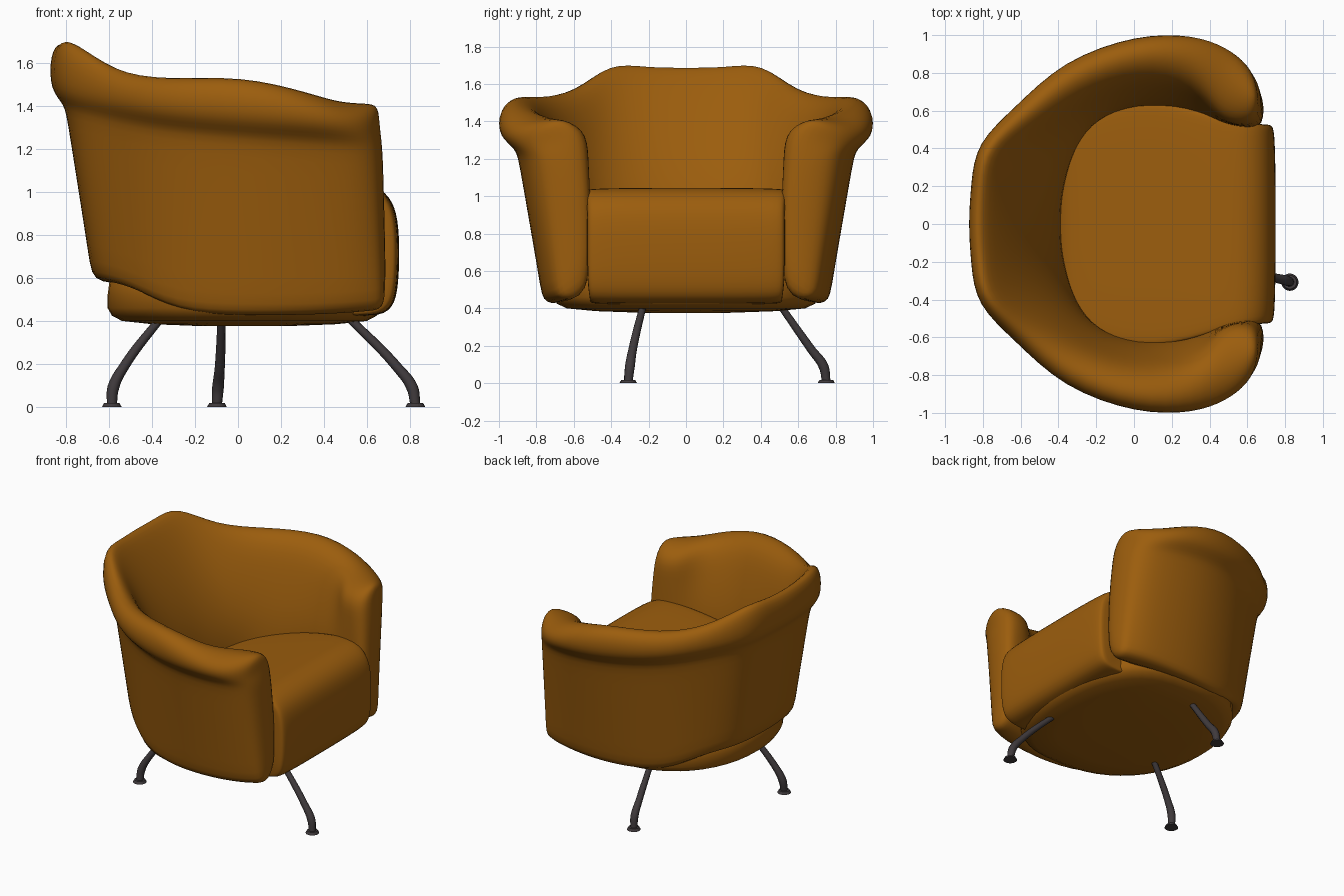
import bpy, bmesh, math
from mathutils import Vector

if "Cube" in bpy.data.objects:
    bpy.data.objects.remove(bpy.data.objects["Cube"])


def material(name, rgb):
    m = bpy.data.materials.new(name)
    m.diffuse_color = (*rgb, 1)
    m.use_nodes = True
    m.node_tree.nodes["Principled BSDF"].inputs["Base Color"].default_value = m.diffuse_color
    return m


LEATHER = material("tan leather", (0.33, 0.11, 0.004))
METAL = material("dark metal", (0.05, 0.042, 0.045))


def make(name, verts, faces, mat, subsurf=0):
    me = bpy.data.meshes.new(name)
    bm = bmesh.new()
    vs = [bm.verts.new(v) for v in verts]
    for f in faces:
        bm.faces.new([vs[i] for i in f])
    bmesh.ops.recalc_face_normals(bm, faces=bm.faces)
    for f in bm.faces:
        f.smooth = True
    bm.to_mesh(me)
    bm.free()
    ob = bpy.data.objects.new(name, me)
    bpy.context.collection.objects.link(ob)
    me.materials.append(mat)
    if subsurf:
        mod = ob.modifiers.new("smooth", 'SUBSURF')
        mod.levels = mod.render_levels = subsurf
    return ob


# Tub shell: stations from arm front to back centre
# (outer foot xy, under lip xy, lip xy, inner top xy, inner seat xy, z top, z lip, z bottom)
HALF = [
    (.69, .68, .67, .74, .65, .75, .67, .56, .69, .51, 1.42, 1.22, .45),
    (.63, .71, .61, .82, .60, .85, .57, .52, .60, .505, 1.425, 1.22, .44),
    (.52, .75, .51, .87, .49, .94, .44, .55, .46, .53, 1.43, 1.23, .43),
    (.30, .77, .31, .91, .32, 1.005, .34, .76, .30, .60, 1.475, 1.25, .42),
    (.02, .76, .02, .91, .02, 1.01, .02, .80, 0.0, .63, 1.555, 1.27, .42),
    (-.30, .67, -.35, .78, -.38, .87, -.28, .69, -.20, .55, 1.535, 1.30, .43),
    (-.51, .52, -.60, .57, -.63, .62, -.52, .52, -.30, .42, 1.57, 1.35, .54),
    (-.65, .35, -.77, .40, -.84, .43, -.73, .39, -.35, .27, 1.73, 1.40, .57),
    (-.67, .18, -.80, .20, -.865, .21, -.75, .20, -.38, .13, 1.70, 1.41, .57),
    (-.68, 0.0, -.81, 0.0, -.88, 0.0, -.76, 0.0, -.385, 0.0, 1.70, 1.41, .57),
]


def section(s, side):
    o, u, l, i, c = [Vector((s[k], s[k + 1] * side)) for k in range(0, 10, 2)]
    top, lip, bot = s[10:]
    h = top - .85
    rows = [(o, bot), (o.lerp(u, .08), bot + .09), (o.lerp(u, .88), lip - .09), (u, lip),
            (l, lip + .06), (l, top - .055), (l.lerp(i, .42), top + .008), (i, top - .06),
            (i.lerp(c, .45), .85 + h * .62), (i.lerp(c, .82), .85 + h * .3), (c, .85), (c, bot)]
    return [(p.x, p.y, z) for p, z in rows]


loops = [section(s, 1) for s in HALF] + [section(s, -1) for s in HALF[-2::-1]]
n, m = len(loops[0]), len(loops)
faces = [(a * n + b, a * n + (b + 1) % n, (a + 1) * n + (b + 1) % n, (a + 1) * n + b)
         for a in range(m - 1) for b in range(n)]
for k in (0, (m - 1) * n):   # flat arm fronts
    for q in ((0, 1, 10, 11), (1, 2, 9, 10), (2, 3, 8, 9), (3, 4, 7, 8), (4, 5, 6, 7)):
        faces.append([k + j for j in q])
make("tub_shell", [v for l in loops for v in l], faces, LEATHER, 2)

# Seat cushion: side profile (x, z, half width) swept across the width
PROFILE = [(.60, .41, .51), (.71, .44, .52), (.745, .53, .53), (.752, .72, .53), (.745, .88, .53),
           (.71, .98, .53), (.62, 1.045, .54), (.48, 1.05, .56), (.10, .94, .68),
           (-.25, .84, .60), (-.44, .79, .42), (-.44, .55, .42), (0, .45, .55)]
verts, faces = [], []
COLS = [(-1, .90), (-.99, .965), (-.92, .99), (-.5, 1), (0, 1), (.5, 1), (.92, .99), (.99, .965), (1, .90)]
for f, k in COLS:
    for x, z, w in PROFILE:
        verts.append((.2 + (x - .2) * k, f * w, .65 + (z - .65) * k))
n = len(PROFILE)
for a in range(len(COLS) - 1):
    for b in range(n):
        faces.append((a * n + b, a * n + (b + 1) % n, (a + 1) * n + (b + 1) % n, (a + 1) * n + b))
faces += [list(range(n)), list(range((len(COLS) - 1) * n, len(COLS) * n))]
make("seat_cushion", verts, faces, LEATHER, 2)

# Rounded base pan under the seat
N = 48
RINGS = [(.62, .93), (.52, .95), (.46, .95), (.425, .92), (.40, .85), (.385, .64), (.376, .3)]
verts, faces = [], []
for z, k in RINGS:
    for j in range(N):
        t = 2 * math.pi * j / N
        c, s = math.cos(t), math.sin(t)
        ex = .6 if c > 0 else .97
        verts.append((.03 + .67 * k * math.copysign(abs(c) ** ex, c),
                      .75 * k * math.copysign(abs(s) ** .9, s), z))
for a in range(len(RINGS) - 1):
    for j in range(N):
        faces.append((a * N + j, a * N + (j + 1) % N, (a + 1) * N + (j + 1) % N, (a + 1) * N + j))
faces += [list(range(N)), list(range((len(RINGS) - 1) * N, len(RINGS) * N))]
make("base_pan", verts, faces, LEATHER)


# Three bent metal legs with round feet
def leg(name, pts):
    cu = bpy.data.curves.new(name, 'CURVE')
    cu.dimensions = '3D'
    cu.bevel_depth = .026
    cu.bevel_resolution = 3
    cu.use_fill_caps = True
    sp = cu.splines.new('BEZIER')
    sp.bezier_points.add(len(pts) - 1)
    for bp, p, r in zip(sp.bezier_points, pts, (.7, .9, 1.05, .9)):
        bp.co = p
        bp.radius = r
        bp.handle_left_type = bp.handle_right_type = 'AUTO'
    ob = bpy.data.objects.new(name, cu)
    bpy.context.collection.objects.link(ob)
    cu.materials.append(METAL)
    x, y, _ = pts[-1]
    bpy.ops.mesh.primitive_cone_add(vertices=20, radius1=.046, radius2=.036, depth=.018,
                                    location=(x, y, .009))
    foot = bpy.context.object
    foot.name = name + "_foot"
    foot.data.materials.append(METAL)


leg("front_leg", [(.48, -.22, .45), (.745, -.285, .18), (.81, -.30, .09), (.825, -.308, .01)])
leg("side_leg", [(-.075, .48, .45), (-.085, .67, .18), (-.093, .735, .09), (-.098, .75, .01)])
leg("back_leg", [(-.33, -.22, .45), (-.535, -.285, .18), (-.58, -.30, .09), (-.587, -.31, .01)])
